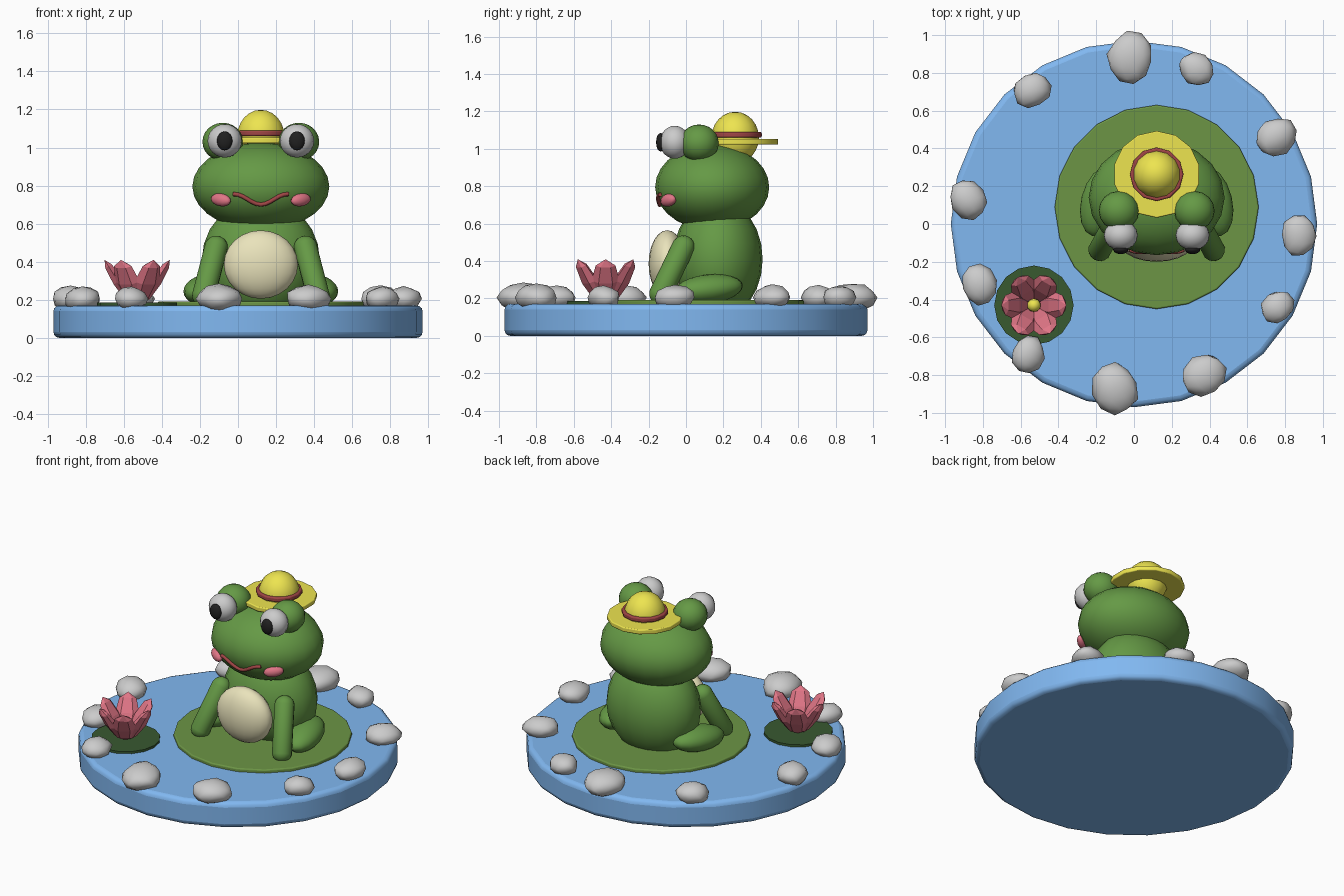
import bpy, bmesh, math, random
from mathutils import Vector

if "Cube" in bpy.data.objects:
    bpy.data.objects.remove(bpy.data.objects["Cube"])

random.seed(4)
CX = 0.12  # frog centre line


def mat(name, r, g, b):
    m = bpy.data.materials.new(name)
    m.diffuse_color = (r, g, b, 1)
    m.use_nodes = True
    m.node_tree.nodes["Principled BSDF"].inputs["Base Color"].default_value = m.diffuse_color
    return m


BLUE = mat("water", 0.22, 0.48, 0.88)
GREEN = mat("frog_green", 0.13, 0.32, 0.06)
PAD = mat("pad_green", 0.15, 0.30, 0.06)
DARK = mat("dark_green", 0.04, 0.10, 0.03)
CREAM = mat("cream", 0.82, 0.77, 0.50)
YELLOW = mat("yellow", 0.85, 0.78, 0.08)
RED = mat("red", 0.35, 0.06, 0.06)
PINK = mat("pink", 0.75, 0.18, 0.24)
BLACK = mat("black", 0.015, 0.015, 0.015)


def finish(ob, name, m=None, smooth=True, angle=40):
    ob.name = name
    if m:
        ob.data.materials.append(m)
    if smooth:
        bpy.ops.object.shade_smooth_by_angle(angle=math.radians(angle))
    return ob


def ball(name, c, r, m=None, rot=(0, 0, 0), seg=16, rings=12, smooth=True):
    bpy.ops.mesh.primitive_uv_sphere_add(segments=seg, ring_count=rings, location=c,
                                         rotation=[math.radians(a) for a in rot])
    ob = bpy.context.object
    ob.scale = r
    return finish(ob, name, m, smooth, 60)


def disc(name, c, r, z0, z1, m, sides, bevel=0):
    bpy.ops.mesh.primitive_cylinder_add(vertices=sides, radius=r, depth=z1 - z0,
                                        location=(c[0], c[1], (z0 + z1) / 2))
    ob = finish(bpy.context.object, name, m)
    if bevel:
        b = ob.modifiers.new("bevel", 'BEVEL')
        b.width, b.segments = bevel, 3
    return ob


def limb(name, p0, p1, r0, r1, m):
    """Tapered capsule between two points."""
    p0, p1 = Vector(p0), Vector(p1)
    d = p1 - p0
    bpy.ops.mesh.primitive_uv_sphere_add(segments=14, ring_count=9, radius=1, location=p0)
    ob = bpy.context.object
    ob.rotation_euler = d.to_track_quat('Z', 'Y').to_euler()
    for v in ob.data.vertices:
        v.co = v.co * r1 + Vector((0, 0, d.length)) if v.co.z > 0 else v.co * r0
    return finish(ob, name, m, True, 60)


# pond and lily pads
disc("pond", (0, 0), 0.97, 0, 0.17, BLUE, 24, 0.03)
disc("lily_pad", (CX, 0.09), 0.54, 0.16, 0.192, PAD, 20, 0.008)
disc("flower_pad", (-0.53, -0.43), 0.21, 0.16, 0.185, DARK, 16)

# rocks around the rim
rocks = [(-.02, .88, .14), (.33, .82, .10), (.75, .46, .115), (.87, -.06, .108),
         (.76, -.44, .095), (.37, -.80, .125), (-.10, -.87, .14), (-.56, -.69, .10),
         (-.82, -.32, .11), (-.88, .13, .11), (-.54, .71, .105)]
for x, y, r in rocks:
    bpy.ops.mesh.primitive_ico_sphere_add(subdivisions=2, radius=1, location=(x, y, 0.205),
                                          rotation=(0, 0, random.uniform(0, 6)))
    ob = bpy.context.object
    for v in ob.data.vertices:
        v.co *= random.uniform(0.9, 1.04)
    ob.scale = (r * 1.02, r * 0.88, 0.03 + r * 0.35)
    finish(ob, "rock", angle=50)

# frog trunk and head
HC, HR = Vector((CX, 0.14, 0.795)), Vector((0.36, 0.305, 0.23))
ball("body", (CX, 0.17, 0.41), (0.31, 0.24, 0.32), GREEN, seg=20)
ball("belly", (CX, -0.10, 0.385), (0.195, 0.10, 0.18), CREAM, seg=20)
ball("head", HC, HR, GREEN, seg=20, rings=14)


def face_y(x, z):
    k = 1 - ((x - HC.x) / HR.x) ** 2 - ((z - HC.z) / HR.z) ** 2
    return HC.y - HR.y * math.sqrt(max(k, 0))


# paired parts
for s in (-1, 1):
    X = lambda d: CX + s * d
    ball("eye_bulge", (X(0.2), 0.07, 1.03), (0.107, 0.105, 0.1), GREEN)
    ball("eyeball", (X(0.19), -0.06, 1.035), (0.09, 0.08, 0.088))
    ball("pupil", (X(0.19), -0.135, 1.035), (0.041, 0.025, 0.05), BLACK, seg=12, rings=8)
    ball("cheek", (X(0.21), face_y(X(0.21), 0.725) - 0.005, 0.725), (0.062, 0.03, 0.034), PINK,
         (0, -s * 8, s * 35), seg=12, rings=8)
    limb("front_leg", (X(0.30), -0.135, 0.225), (X(0.235), -0.015, 0.475), 0.062, 0.062, GREEN)
    ball("hind_leg", (X(0.295), 0.12, 0.25), (0.105, 0.19, 0.078), GREEN, (6, 0, -s * -14))

# mouth: tube following the head surface
cu = bpy.data.curves.new("mouth", 'CURVE')
cu.dimensions = '3D'
cu.bevel_depth, cu.bevel_resolution, cu.use_fill_caps = 0.011, 2, True
sp = cu.splines.new('POLY')
sp.points.add(12)
for i, p in enumerate(sp.points):
    t = i / 6 - 1
    x = CX + 0.145 * t
    z = 0.70 + 0.055 * (0.5 - 0.5 * math.cos(math.pi * min(abs(t) * 1.05, 1)))
    p.co = (x, face_y(x, z) - 0.003, z, 1)
mouth = bpy.data.objects.new("mouth", cu)
cu.materials.append(RED)
bpy.context.collection.objects.link(mouth)

# straw hat
HX, HY = CX, 0.263
disc("hat_brim", (HX, HY), 0.23, 1.022, 1.053, YELLOW, 14, 0.006)
ball("hat_crown", (HX, HY, 1.06), (0.127, 0.127, 0.138), YELLOW, seg=14)
disc("hat_band", (HX, HY), 0.142, 1.06, 1.09, RED, 12, 0.008)

# water lily
for i in range(6):
    a = i * 60
    c, s = math.cos(math.radians(a)), math.sin(math.radians(a))
    ball("petal", (-0.53 + 0.1 * c, -0.43 + 0.1 * s, 0.295), (0.032, 0.075, 0.135), PINK,
         (0, 32, a), seg=6, rings=4, smooth=False)
ball("flower_centre", (-0.53, -0.43, 0.255), (0.036, 0.036, 0.036), YELLOW, seg=10, rings=8)
